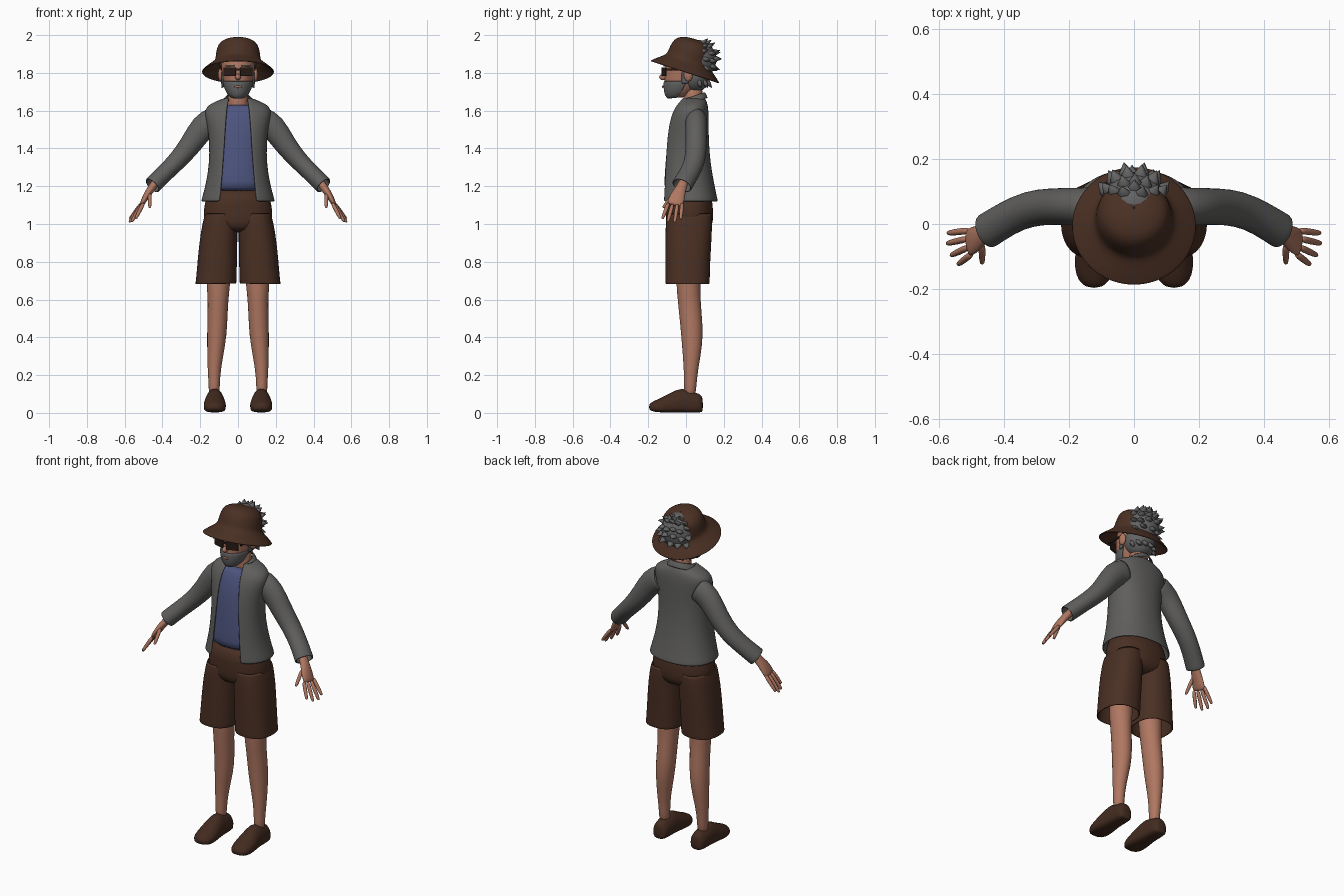
import bpy, bmesh, math, random
from mathutils import Vector, Matrix

if "Cube" in bpy.data.objects:
    bpy.data.objects.remove(bpy.data.objects["Cube"])

random.seed(4)

def mat(name, r, g, b):
    m = bpy.data.materials.new(name)
    m.diffuse_color = (r, g, b, 1)
    m.use_nodes = True
    m.node_tree.nodes["Principled BSDF"].inputs["Base Color"].default_value = m.diffuse_color
    return m

BROWN = mat("brown cloth", .068, .029, .017)
SHOE = mat("brown leather", .056, .024, .014)
GREY = mat("grey cloth", .115, .113, .11)
HAIR = mat("grey hair", .125, .125, .125)
SKIN = mat("skin", .43, .185, .12)
BLUE = mat("blue shirt", .075, .09, .21)
DARK = mat("dark glasses", .022, .011, .008)

def skin(name, parts, m, closed=True, caps=True, thick=0, sub=1):
    """Bridge each list of rings into a smooth surface."""
    bm = bmesh.new()
    for rings in parts:
        vs = [[bm.verts.new(p) for p in r] for r in rings]
        n = len(rings[0])
        for a, b in zip(vs, vs[1:]):
            for j in range(n if closed else n - 1):
                k = (j + 1) % n
                bm.faces.new((a[j], a[k], b[k], b[j]))
        if caps and closed:
            bm.faces.new(vs[0][::-1])
            bm.faces.new(vs[-1])
    for f in bm.faces:
        f.smooth = True
    me = bpy.data.meshes.new(name)
    bm.to_mesh(me)
    bm.free()
    me.materials.append(m)
    ob = bpy.data.objects.new(name, me)
    bpy.context.collection.objects.link(ob)
    if thick:
        s = ob.modifiers.new("thickness", 'SOLIDIFY')
        s.thickness, s.offset = thick, -1
    if sub:
        ob.modifiers.new("smooth", 'SUBSURF').levels = sub
        ob.modifiers["smooth"].render_levels = sub
    return ob

def loft(rows, s=1, n=28, p=1.0, tilt=0, gaps=None, arc=None):
    """Horizontal rings from (x, y_front, y_back, z, rx); gaps open the front."""
    rings = []
    for i, (x, yf, yb, z, rx) in enumerate(rows):
        a0, a1, cnt = 0, 2 * math.pi * (n - 1) / n, n
        if gaps:
            t = math.acos(min(.95, gaps[i] / rx) ** (1 / p))
            a0, a1 = -t, math.pi + t
        if arc:
            a0, a1 = math.radians(-90 - arc), math.radians(-90 + arc)
        ring = []
        for j in range(cnt):
            t = a0 + (a1 - a0) * j / (cnt - 1)
            c, d = math.cos(t), math.sin(t)
            dy = (yb - yf) / 2 * math.copysign(abs(d) ** p, d)
            ring.append((s * x + rx * math.copysign(abs(c) ** p, c), (yf + yb) / 2 + dy, z + tilt * dy))
        rings.append(ring)
    return rings

def tube(path, s=1, n=12, ref=(0, 1, 0)):
    """Rings along a path of (x, y, z, radius along ref, other radius)."""
    pts = [Vector((s * q[0], q[1], q[2])) for q in path]
    rings = []
    for i, q in enumerate(path):
        t = (pts[min(i + 1, len(pts) - 1)] - pts[max(i - 1, 0)]).normalized()
        u = Vector(ref)
        u = (u - t * t.dot(u)).normalized()
        v = t.cross(u)
        rings.append([pts[i] + u * q[3] * math.cos(2 * math.pi * k / n)
                      + v * q[-1] * math.sin(2 * math.pi * k / n) for k in range(n)])
    return rings

def ball(name, loc, scale, m):
    bpy.ops.mesh.primitive_uv_sphere_add(segments=24, ring_count=16, radius=1, location=loc, scale=scale)
    ob = bpy.context.object
    ob.name = name
    ob.data.materials.append(m)
    bpy.ops.object.shade_smooth()
    return ob

def box(name, loc, size, m, rz=0, bevel=0):
    bpy.ops.mesh.primitive_cube_add(size=1, location=loc, rotation=(0, 0, rz))
    ob = bpy.context.object
    ob.name, ob.scale = name, size
    bpy.ops.object.transform_apply(location=False, rotation=False, scale=True)
    ob.data.materials.append(m)
    if bevel:
        b = ob.modifiers.new("bevel", 'BEVEL')
        b.width, b.segments = bevel, 2
    return ob

SIDES = (1, -1)

# Shoes: cross-sections along y, (y, half width, bottom, top)
shoe = [(.09, .026, .006, .075), (.078, .044, .002, .104), (.03, .048, .002, .11), (-.02, .05, .002, .137),
        (-.08, .058, .002, .108), (-.135, .062, .002, .078), (-.175, .05, .006, .062), (-.197, .022, .018, .045)]

def shoe_rings(s):
    out = []
    for y, w, b, t in shoe:
        ring = []
        for k in range(20):
            c, d = math.cos(k * math.pi / 10), math.sin(k * math.pi / 10)
            e = .45 if d < 0 else .95
            narrow = 1 - .25 * max(d, 0)
            ring.append((s * .123 + w * narrow * math.copysign(abs(c) ** .7, c), y,
                         (b + t) / 2 + (t - b) / 2 * math.copysign(abs(d) ** e, d)))
        out.append(ring)
    return out
skin("shoes", [shoe_rings(s) for s in SIDES], SHOE)

# Bare legs
leg = [(.126, -.012, .052, .08, .03), (.126, -.01, .055, .15, .029), (.126, -.012, .066, .24, .036),
       (.115, -.022, .088, .36, .049), (.11, -.03, .09, .46, .054), (.106, -.043, .078, .58, .053),
       (.104, -.052, .076, .68, .063), (.102, -.055, .08, .8, .07)]
skin("legs", [loft(leg, s, 20) for s in SIDES], SKIN)

# Shorts: seat and two open leg tubes
short_leg = [(.118, -.11, .126, .683, .109), (.116, -.11, .126, .69, .108), (.11, -.11, .128, .8, .105),
             (.101, -.11, .138, .95, .099), (.09, -.105, .14, 1.06, .086)]
skin("shorts_legs", [loft(short_leg, s, p=.85) for s in SIDES], BROWN, caps=False, thick=.008)
skin("shorts_seat", [loft([(0, -.07, .1, .955, .1), (0, -.105, .14, .985, .165), (0, -.108, .146, 1.04, .187),
                           (0, -.108, .142, 1.1, .178), (0, -.105, .13, 1.2, .16)], p=.9)], BROWN)

# Jacket with an open front, and the shirt inside it
torso = [(0, -.136, .17, 1.12, .196), (0, -.134, .164, 1.14, .19), (0, -.13, .148, 1.22, .168),
         (0, -.124, .13, 1.32, .153), (0, -.114, .121, 1.43, .151), (0, -.1, .12, 1.52, .163),
         (0, -.08, .12, 1.585, .178), (0, -.058, .116, 1.625, .168), (0, -.04, .11, 1.648, .12),
         (0, -.034, .1, 1.668, .072)]
skin("jacket_body", [loft(torso, n=40, p=.9, gaps=(.098, .096, .088, .08, .072, .066, .06, .056, .052, .05))],
     GREY, closed=False, thick=.01)
shirt = [(0, f + .015, b - .017, z, r - .017) for _, f, b, z, r in torso[2:8]]
shirt = [(0, -.117, .14, 1.165, .165)] + shirt + [(0, -.025, .095, 1.632, .07)]
skin("shirt", [loft(shirt, n=40, p=.9)], BLUE)
collar = [(0, -.058, .116, 1.64, .09), (0, -.045, .108, 1.66, .076), (0, -.036, .1, 1.678, .062)]
skin("jacket_collar", [loft(collar, tilt=.32, gaps=(.068, .056, .046))], GREY, closed=False, thick=.007)

# Sleeves
sleeve = [(.12, .055, 1.55, .06, .075), (.188, .053, 1.52, .058, .07), (.25, .055, 1.418, .057, .059),
          (.325, .048, 1.33, .056, .05), (.39, .018, 1.268, .054, .047), (.447, -.018, 1.21, .056, .048),
          (.454, -.022, 1.203, .056, .048)]
skin("sleeves", [tube(sleeve, s, 20) for s in SIDES], GREY, caps=False, thick=.009)

# Hands: palm, four fingers and a thumb
palm = [(.42, -.005, 1.24, .027, .024), (.458, -.026, 1.19, .028, .022), (.485, -.045, 1.15, .042, .019),
        (.505, -.056, 1.112, .046, .014), (.512, -.06, 1.098, .04, .01)]
fingers = [((.506, -.02, 1.115), (.574, -.028, 1.025)), ((.511, -.045, 1.11), (.576, -.06, 1.008)),
           ((.507, -.07, 1.11), (.564, -.097, 1.01)), ((.498, -.091, 1.115), (.542, -.125, 1.028)),
           ((.468, -.06, 1.165), (.467, -.122, 1.085))]
hands = []
for s in SIDES:
    hands.append(tube(palm, s, 12))
    for a, b in fingers:
        pts = [Vector(a).lerp(Vector(b), k) for k in (0, .5, .9, 1)]
        hands.append(tube([(*q, r) for q, r in zip(pts, (.012, .0115, .0095, .006))], s, 8))
skin("hands", hands, SKIN)

# Head and neck
skin("neck", [loft([(0, -.015, .09, 1.57, .062), (0, -.012, .09, 1.64, .052), (0, -.02, .09, 1.76, .052)])], SKIN)
skin("head", [loft([(0, -.095, -.01, 1.668, .03), (0, -.107, .02, 1.684, .05), (0, -.112, .06, 1.72, .068),
                    (0, -.115, .1, 1.765, .08), (0, -.113, .112, 1.81, .087), (0, -.108, .118, 1.85, .09),
                    (0, -.085, .11, 1.91, .08), (0, -.05, .09, 1.94, .05)])], SKIN)
ball("nose", (0, -.12, 1.778), (.015, .022, .017), SKIN)
ball("lips", (0, -.122, 1.727), (.02, .005, .006), SKIN)
for s in SIDES:
    ball("ear", (s * .092, .012, 1.79), (.014, .024, .035), SKIN)
    box("eyebrow", (s * .043, -.108, 1.838), (.05, .012, .009), HAIR, s * .25, .003)

# Beard: a shell over the jaw, with a moustache on top
beard = [(0, -.095, -.03, 1.662, .026), (0, -.112, .02, 1.678, .052), (0, -.118, .055, 1.71, .07),
         (0, -.12, .08, 1.74, .079), (0, -.118, .1, 1.757, .082)]
skin("beard", [loft(beard, arc=100)], HAIR, closed=False, thick=.008)
for s in SIDES:
    box("sideburn", (s * .083, -.005, 1.775), (.008, .035, .06), HAIR, 0, .003)

# Sunglasses
for s in SIDES:
    box("lens", (s * .044, -.116, 1.806), (.07, .008, .046), DARK, s * .3, .003)
    box("temple_bar", (s * .089, -.045, 1.818), (.006, .12, .01), DARK)
box("glasses_bridge", (0, -.126, 1.818), (.03, .007, .01), DARK)

# Hat: turned profile, tipped up at the front
profile = [(.192, 0), (.188, .004), (.165, .024), (.135, .047), (.12, .063), (.118, .09), (.113, .128),
           (.098, .16), (.06, .177), (.02, .181), (.001, .181)]
hat = skin("hat", [loft([(0, -r, r, z, r) for r, z in profile], n=40)], BROWN, caps=False, thick=.006)
hat.matrix_world = Matrix.Translation((0, -.006, 1.806)) @ Matrix.Rotation(math.radians(-18), 4, 'X')

# Hair: round masses at the back with pointed locks
ball("hair_upper", (0, .06, 1.87), (.1, .1, .105), HAIR)
ball("hair_lower", (0, .045, 1.782), (.088, .082, .085), HAIR)
locks = []

def lock(centre, az, el, start, length, pull):
    a, e = math.radians(az), math.radians(el)
    n = Vector((math.sin(a) * math.cos(e), math.cos(a) * math.cos(e), math.sin(e)))
    d = (n * .75 + Vector(pull)).normalized()
    base = Vector(centre) + n * start
    pts = [base - d * .015, base + d * length * .35, base + d * length]
    locks.append(tube([(*q, w, w * .6) for q, w in zip(pts, (.022, .021, .001))], n=6, ref=(1, .1, .2)))

for el, count, span in ((-25, 5, 60), (0, 6, 66), (25, 6, 66), (48, 5, 62), (68, 3, 45)):
    for i in range(count):
        az = -span + 2 * span * i / (count - 1)
        lock((0, .06, 1.87), az + random.uniform(-4, 4), el + random.uniform(-5, 5), .088, .045, (0, .45, -.1))
for az in range(-70, 71, 28):
    lock((0, .045, 1.785), az, -25, .075, .042, (0, .1, -.6))
skin("hair_locks", locks, HAIR, sub=0)
